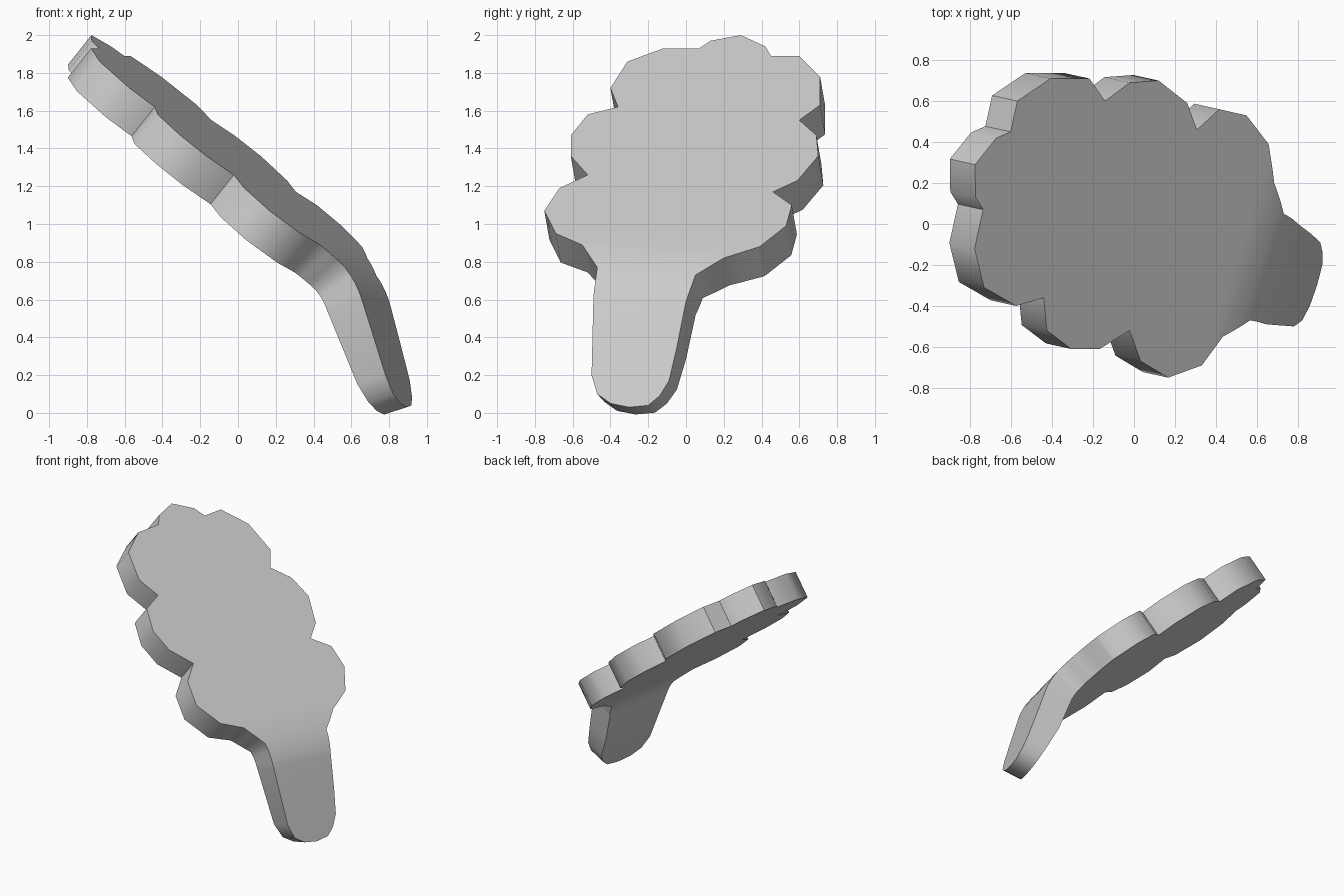
import bpy, bmesh, math
from mathutils import Vector

cube = bpy.data.objects.get("Cube")
if cube:
    bpy.data.objects.remove(cube, do_unlink=True)

# Outline of the tree in the side plane (y, z), in hundredths
TRUNK = [(-49, 62), (-50, 20), (-47, 10), (-40, 5), (-30, 3), (-20, 4),
         (-14, 9), (-9, 17), (-5, 34), (0, 59), (5, 73)]
LOBES_LEFT = [(20, 82), (39, 88), (53, 99), (56, 110), (46, 117),
              (59, 123), (70, 136), (69, 147), (60, 155),
              (71, 163), (71, 178), (60, 189), (45, 189)]
LOBES_TOP = [(42, 194), (29, 200), (13, 197), (7, 193), (-12, 193), (-31, 186), (-40, 172)]
LOBES_RIGHT = [(-36, 162), (-52, 158), (-61, 147), (-61, 136), (-52, 126),
               (-67, 119), (-75, 107), (-69, 95), (-55, 89), (-47, 77)]

BLEND = 0.16


def surface_x(y, z):
    """Front surface: the crown plane blended into the steeper trunk plane."""
    crown = 1.68 + 0.22 * y - 1.26 * z
    trunk = 0.99 + 0.29 * y - 0.32 * z
    mix = max(BLEND - abs(crown - trunk), 0) / BLEND
    return min(crown, trunk) - mix * mix * BLEND / 4


def surface_normal(y, z):
    step = 0.01
    slope_y = (surface_x(y + step, z) - surface_x(y - step, z)) / (2 * step)
    slope_z = (surface_x(y, z + step) - surface_x(y, z - step)) / (2 * step)
    return Vector((1, -slope_y, -slope_z)).normalized()


def thickness(z):
    """Full thickness in the crown, thinner towards the foot of the trunk."""
    return 0.125 + 0.075 * min(z / 0.4, 1)


def make_material(name, value):
    material = bpy.data.materials.new(name)
    material.use_nodes = True
    colour = (value, value, value, 1)
    material.diffuse_color = colour
    material.node_tree.nodes["Principled BSDF"].inputs["Base Color"].default_value = colour
    return material


# Flat silhouette
bm = bmesh.new()
outline = TRUNK + LOBES_LEFT + LOBES_TOP + LOBES_RIGHT
bm.faces.new([bm.verts.new((0, y / 100, z / 100)) for y, z in outline])

# Cross cuts where the trunk bends into the crown
for i in range(-4, 5):
    bmesh.ops.bisect_plane(bm, geom=bm.verts[:] + bm.edges[:] + bm.faces[:], dist=0.004,
                           plane_co=(0, 0, 0.734 + i * 0.042), plane_no=(0, 0.074, 1))
bmesh.ops.triangulate(bm, faces=bm.faces[:])

# Back sheet and rim walls
front = bm.verts[:]
rim = [edge for edge in bm.edges if edge.is_boundary]
copy = bmesh.ops.duplicate(bm, geom=bm.verts[:] + bm.edges[:] + bm.faces[:])
partner = copy["vert_map"]
for edge in rim:
    a, b = edge.verts
    bm.faces.new((a, b, partner[b], partner[a]))

# Bend both sheets into place
for vert in front:
    y, z = vert.co.y, vert.co.z
    vert.co.x = surface_x(y, z)
    partner[vert].co = vert.co - surface_normal(y, z) * thickness(z)
bmesh.ops.recalc_face_normals(bm, faces=bm.faces[:])

mesh = bpy.data.meshes.new("bent_tree_plate")
bm.to_mesh(mesh)
bm.free()
mesh.materials.append(make_material("light grey", 0.6))
tree = bpy.data.objects.new("bent_tree_plate", mesh)
bpy.context.collection.objects.link(tree)

# Smooth lobes with crisp rims and notches
bpy.context.view_layer.objects.active = tree
tree.select_set(True)
bpy.ops.object.shade_smooth_by_angle(angle=math.radians(48))
